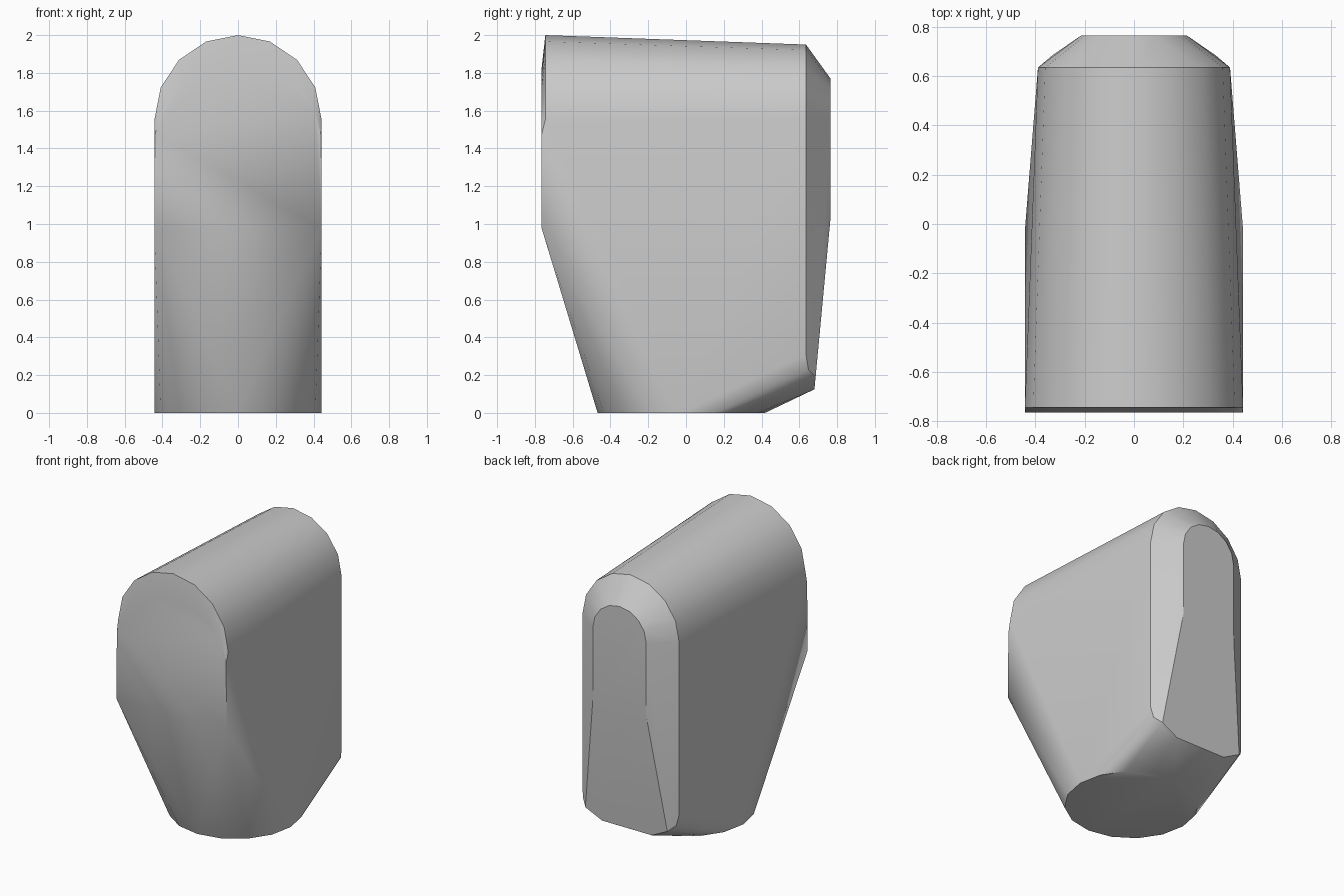
import bpy, bmesh
from math import sin, cos, pi, radians

cube = bpy.data.objects.get("Cube")
if cube:
    bpy.data.objects.remove(cube, do_unlink=True)

grey = bpy.data.materials.new("plain_grey")
grey.use_nodes = True
colour = (0.6, 0.6, 0.6, 1)
grey.diffuse_color = colour
grey.node_tree.nodes["Principled BSDF"].inputs["Base Color"].default_value = colour


def arch(y, base, rx, rz, steps=8):
    """Half ellipse standing upright at depth y."""
    return [(rx * cos(pi * i / steps), y, base + rz * sin(pi * i / steps))
            for i in range(steps + 1)]


def mirrored(points):
    return [(s * x, y, z) for x, y, z in points for s in (1, -1)]


# Front: flat panel and slightly set back arched rim
points = arch(-0.765, 1.47, 0.44, 0.35) + arch(-0.745, 1.55, 0.443, 0.45)
points += mirrored([(0.443, -0.765, 0.98)])

# Back: arched rim, smaller raised panel and its rounded lower corners
points += arch(0.635, 1.56, 0.39, 0.39) + arch(0.765, 1.56, 0.215, 0.21)
points += mirrored([(0.215, 0.765, 1.03), (0.39, 0.635, 0.31),
                    (0.375, 0.648, 0.23), (0.33, 0.686, 0.19),
                    (0.2, 0.68, 0.125)])

# Round foot
points += [(0.443 * cos(pi * i / 8), -0.025 + 0.443 * sin(pi * i / 8), 0)
           for i in range(16)]

# Skin wrapped around the sections
bm = bmesh.new()
for p in points:
    bm.verts.new(p)
hull = bmesh.ops.convex_hull(bm, input=bm.verts)
unused = [v for v in bm.verts if not v.link_faces]
bmesh.ops.delete(bm, geom=unused, context='VERTS')
bmesh.ops.dissolve_limit(bm, angle_limit=radians(0.5), verts=bm.verts, edges=bm.edges)
bmesh.ops.recalc_face_normals(bm, faces=bm.faces)

mesh = bpy.data.meshes.new("tapered_body")
bm.to_mesh(mesh)
bm.free()
mesh.materials.append(grey)
body = bpy.data.objects.new("tapered_body", mesh)
bpy.context.collection.objects.link(body)

bpy.ops.object.select_all(action='DESELECT')
body.select_set(True)
bpy.context.view_layer.objects.active = body
bpy.ops.object.shade_smooth_by_angle(angle=radians(30))
